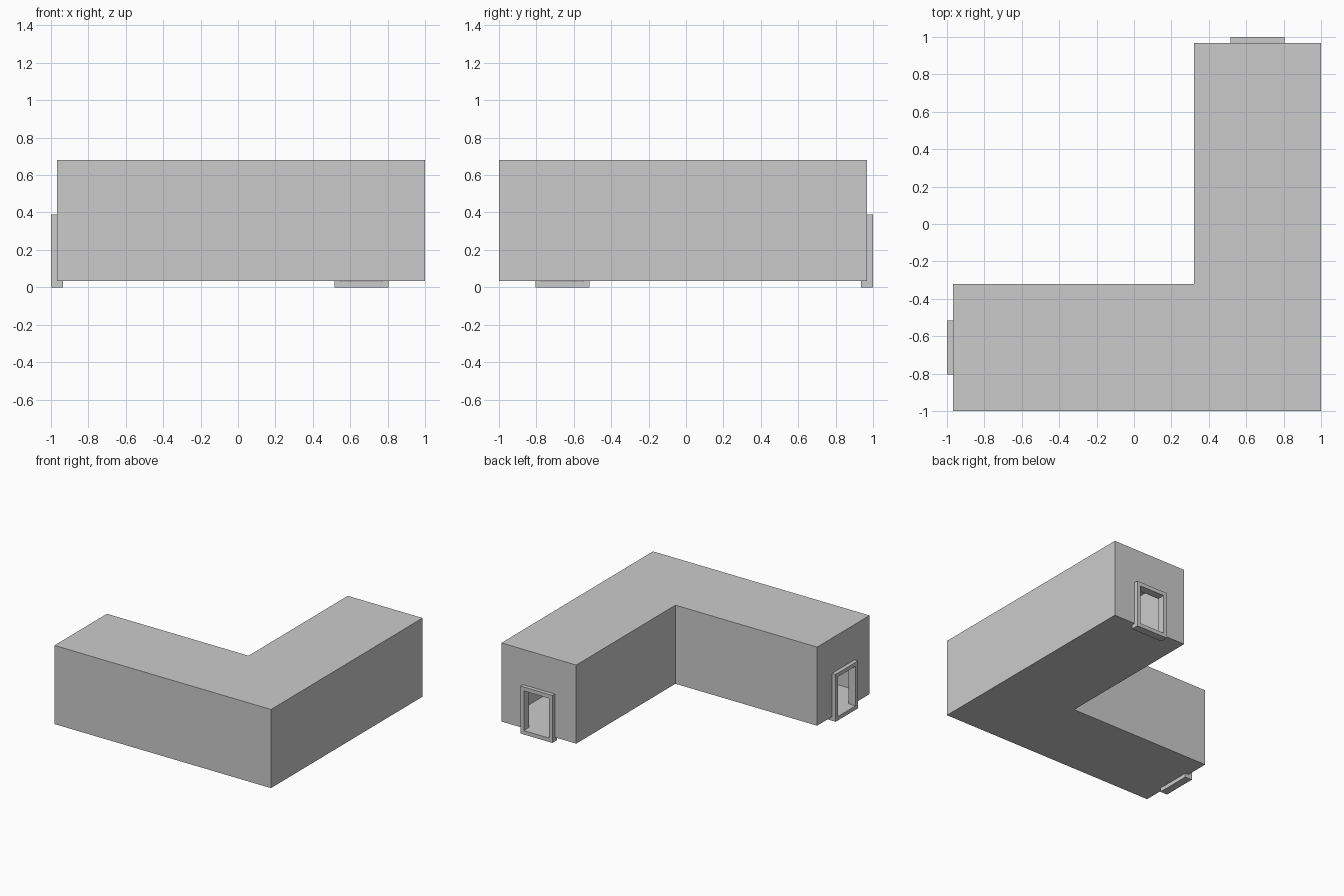
import bpy, bmesh

if "Cube" in bpy.data.objects:
    bpy.data.objects.remove(bpy.data.objects["Cube"])

E = 0.968            # end-wall plane
Z0, Z1 = 0.034, 0.68  # floor and ceiling height
C, HW = 0.66, 0.145  # door centre and frame half width
T = 0.032            # frame bar thickness
D0, D1 = C - HW + T, C + HW - T
DH = 0.39 - T        # door opening height


def finish(bm, name):
    bmesh.ops.remove_doubles(bm, verts=bm.verts[:], dist=1e-5)
    bmesh.ops.recalc_face_normals(bm, faces=bm.faces[:])
    me = bpy.data.meshes.new(name)
    bm.to_mesh(me)
    bm.free()
    ob = bpy.data.objects.new(name, me)
    bpy.context.collection.objects.link(ob)
    return ob


def face(bm, pts):
    return bm.faces.new([bm.verts.new(p) for p in pts])


# the back end is the left end mirrored across the L's diagonal
def keep(p):
    return p


def swap(p):
    return (-p[1], -p[0], p[2])


# L-shaped hollow corridor, thin-walled
bm = bmesh.new()
plan = [(-E, -1), (1, -1), (1, E), (0.32, E), (0.32, -0.32), (-E, -0.32)]
door_plan = [plan[0], plan[1], plan[2], (D1, E), (D0, E), plan[3], plan[4],
             plan[5], (-E, -D0), (-E, -D1)]
face(bm, [(x, y, Z0) for x, y in door_plan])
face(bm, [(x, y, Z1) for x, y in plan])
for i in (0, 1, 3, 4):
    a, b = plan[i], plan[i + 1]
    face(bm, [(*a, Z0), (*b, Z0), (*b, Z1), (*a, Z1)])

# end walls with door openings down to the floor
end = [(-1, Z0), (-D1, Z0), (-D1, DH), (-D0, DH), (-D0, Z0),
       (-0.32, Z0), (-0.32, Z1), (-1, Z1)]
for f in (keep, swap):
    face(bm, [f((-E, y, z)) for y, z in end])
finish(bm, "corridor_shell")

# door frames: a rectangular ring extruded through the wall plane
for f, name in ((keep, "left_door_frame"), (swap, "back_door_frame")):
    bm = bmesh.new()
    outer = [(-C - HW, 0), (-C + HW, 0), (-C + HW, 0.39), (-C - HW, 0.39)]
    inner = [(-D1, T), (-D0, T), (-D0, DH), (-D1, DH)]
    for i in range(4):
        j = (i + 1) % 4
        ring = [outer[i], outer[j], inner[j], inner[i]]
        for x in (-1, -0.936):
            face(bm, [f((x, y, z)) for y, z in ring])
        for loop in (outer, inner):
            (ya, za), (yb, zb) = loop[i], loop[j]
            face(bm, [f((-1, ya, za)), f((-1, yb, zb)),
                      f((-0.936, yb, zb)), f((-0.936, ya, za))])
    finish(bm, name)
